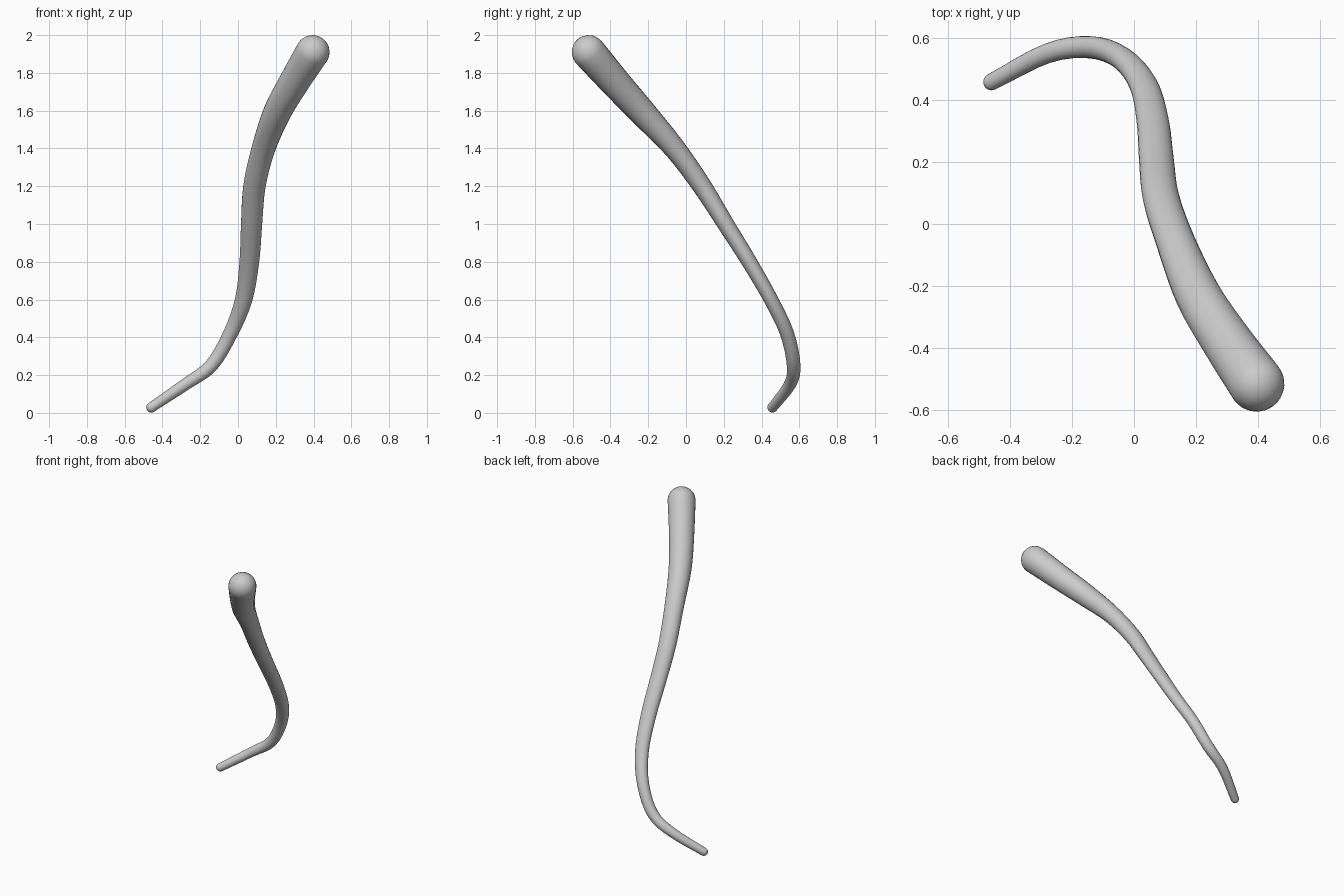
import bpy, bmesh, math
from mathutils import Vector

if "Cube" in bpy.data.objects:
    bpy.data.objects.remove(bpy.data.objects["Cube"])

# centre line: x, y, z, sideways radius, depth radius
PATH = [
    (0.395, -0.515, 1.91, 0.09, 0.09),
    (0.297, -0.375, 1.75, 0.081, 0.081),
    (0.207, -0.23, 1.59, 0.074, 0.072),
    (0.135, -0.06, 1.40, 0.063, 0.058),
    (0.087, 0.085, 1.20, 0.059, 0.051),
    (0.072, 0.21, 1.00, 0.056, 0.045),
    (0.060, 0.335, 0.80, 0.052, 0.041),
    (0.030, 0.45, 0.60, 0.046, 0.038),
    (-0.040, 0.535, 0.42, 0.039, 0.037),
    (-0.142, 0.570, 0.25, 0.036, 0.036),
    (-0.280, 0.550, 0.150, 0.032, 0.032),
    (-0.459, 0.458, 0.029, 0.027, 0.027),
]
SIDES, STEPS, CAP = 24, 4, 6


def spline(pts, steps):
    """Catmull-Rom samples through the points."""
    v = [Vector(p) for p in pts]
    v = [2 * v[0] - v[1]] + v + [2 * v[-1] - v[-2]]
    out = []
    for i in range(1, len(v) - 2):
        a, b, c, d = v[i - 1:i + 3]
        for s in range(steps):
            t = s / steps
            out.append(0.5 * (2 * b + (c - a) * t + (2 * a - 5 * b + 4 * c - d) * t * t
                              + (3 * b - a - 3 * c + d) * t ** 3))
    return out + [v[-2]]


samples = spline(PATH, STEPS)
centres = [Vector(s[:3]) for s in samples]
last = len(centres) - 1
bm = bmesh.new()
rings = []


def add_ring(i, scale=1.0, shift=0.0):
    tangent = (centres[min(i + 1, last)] - centres[max(i - 1, 0)]).normalized()
    depth = tangent.cross(Vector((1, 0, 0))).normalized()
    side = depth.cross(tangent)
    rx, ry = samples[i][3] * scale, samples[i][4] * scale
    c = centres[i] + tangent * shift * samples[i][3]
    rings.append([bm.verts.new(c + side * rx * math.cos(a) + depth * ry * math.sin(a))
                  for a in (2 * math.pi * k / SIDES for k in range(SIDES))])


# rounded thick end, tapering body, rounded thin end
angles = [math.pi / 2 * k / CAP for k in range(1, CAP)]
for a in reversed(angles):
    add_ring(0, math.cos(a), -math.sin(a))
for i in range(last + 1):
    add_ring(i)
for a in angles:
    add_ring(last, math.cos(a), math.sin(a))

for r, s in zip(rings, rings[1:]):
    for k in range(SIDES):
        n = (k + 1) % SIDES
        bm.faces.new((r[k], r[n], s[n], s[k]))

# pole vertices closing both ends
for i, j, ring, sign in ((0, 1, rings[0], -1), (last, last - 1, rings[-1], 1)):
    direction = (centres[i] - centres[j]).normalized()
    pole = bm.verts.new(centres[i] + direction * samples[i][3])
    for k in range(SIDES):
        bm.faces.new((ring[k], ring[(k + 1) % SIDES], pole))

bmesh.ops.recalc_face_normals(bm, faces=bm.faces[:])
mesh = bpy.data.meshes.new("curved_tapered_tube")
bm.to_mesh(mesh)
bm.free()
mesh.shade_smooth()
tube = bpy.data.objects.new("curved_tapered_tube", mesh)
bpy.context.collection.objects.link(tube)
